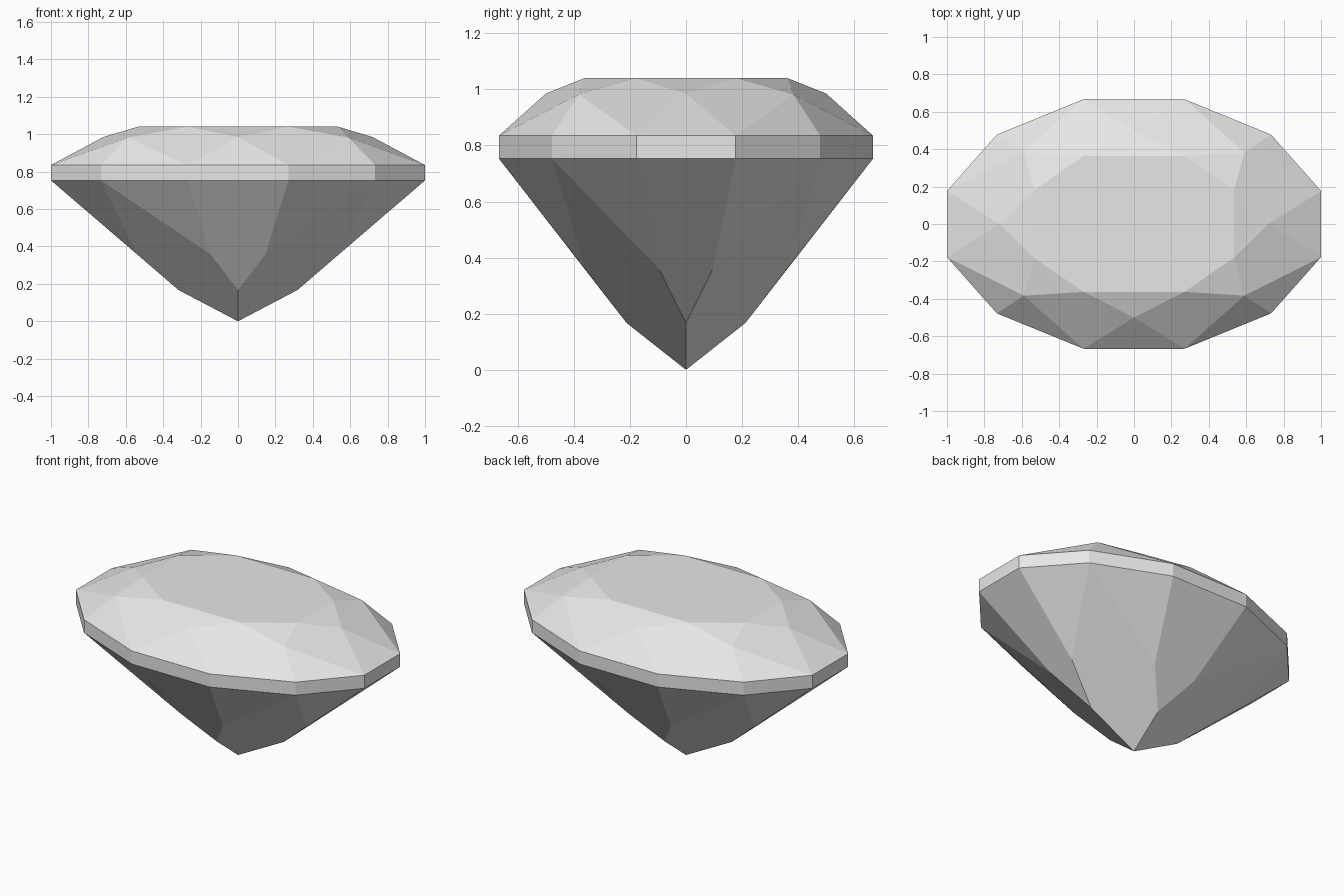
import bpy
import bmesh
import math

cube = bpy.data.objects.get("Cube")
if cube:
    bpy.data.objects.remove(cube, do_unlink=True)


def mirrored(points):
    """Repeat one quadrant of facet corners across the x and y axes."""
    return {(sx * x, sy * y, z) for x, y, z in points for sx in (1, -1) for sy in (1, -1)}


# Facet corners of one quadrant, from the tip up to the flat table
GIRDLE = [(1.0, 0.177), (0.733, 0.478), (0.27, 0.667)]
pavilion = [(0, 0, 0), (0.318, 0, 0.167), (0, 0.212, 0.167),
            (0.54, 0.095, 0.358), (0.147, 0.359, 0.358)]
girdle = [(x, y, z) for x, y in GIRDLE for z in (0.753, 0.835)]
crown = [(0.72, 0, 0.985), (0, 0.5, 0.985), (0.59, 0.383, 0.982)]
table = [(0.535, 0.18, 1.04), (0.27, 0.363, 1.04)]

# The cut stone is the convex solid spanned by those corners
bm = bmesh.new()
for corner in sorted(mirrored(pavilion + girdle + crown + table)):
    bm.verts.new(corner)
bmesh.ops.convex_hull(bm, input=list(bm.verts))

# Merge coplanar triangles into whole flat facets
bmesh.ops.dissolve_limit(bm, angle_limit=math.radians(2.5),
                         verts=list(bm.verts), edges=list(bm.edges))
bmesh.ops.recalc_face_normals(bm, faces=list(bm.faces))

mesh = bpy.data.meshes.new("cut_gemstone")
bm.to_mesh(mesh)
bm.free()
gem = bpy.data.objects.new("cut_gemstone", mesh)
bpy.context.collection.objects.link(gem)

# Plain pale grey stone
stone = bpy.data.materials.new("pale_grey")
stone.use_nodes = True
color = (0.8, 0.8, 0.8, 1.0)
stone.diffuse_color = color
stone.node_tree.nodes["Principled BSDF"].inputs["Base Color"].default_value = color
mesh.materials.append(stone)
